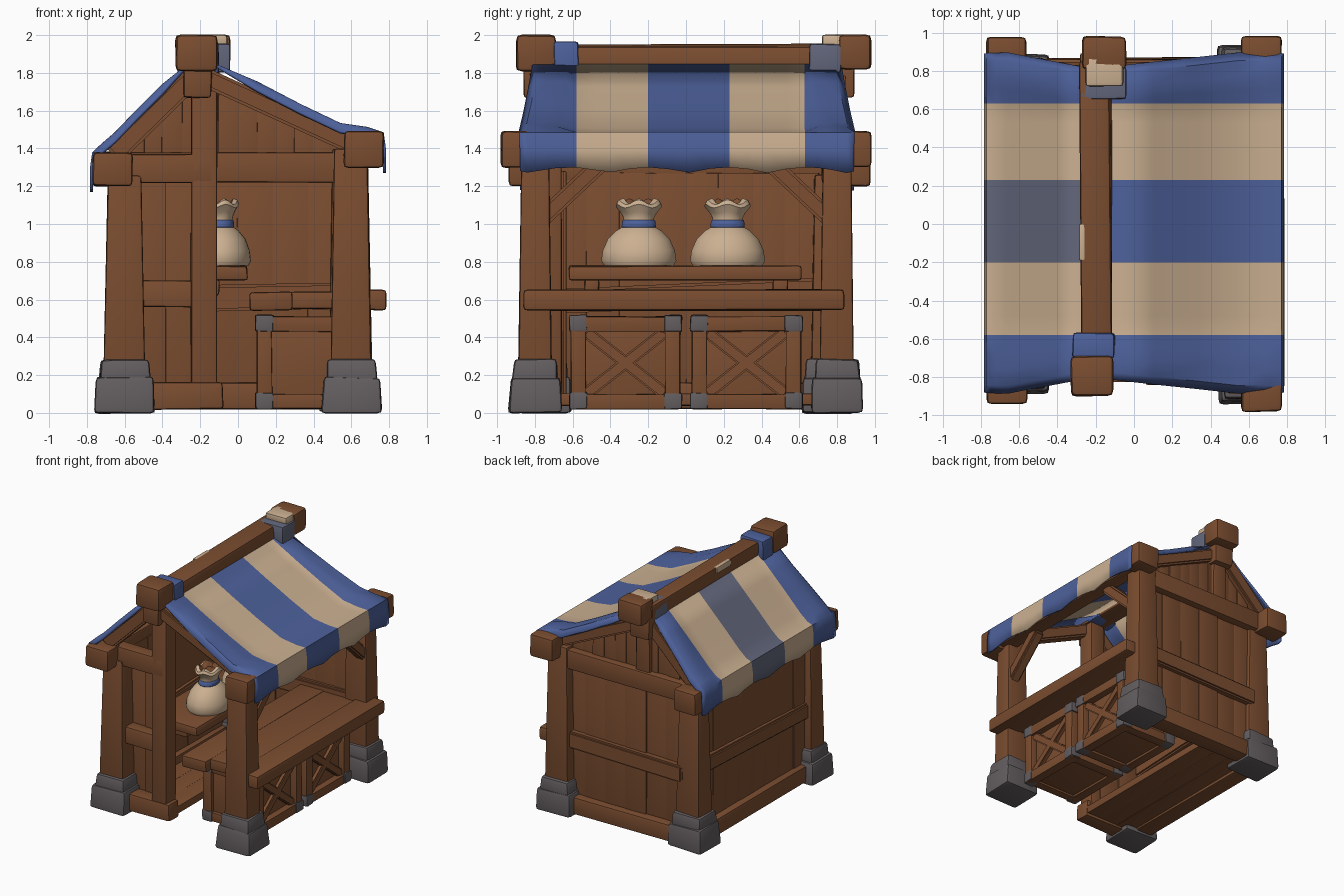
import bpy, bmesh, math, random
from mathutils import Vector, Matrix

random.seed(4)
old = bpy.data.objects.get("Cube")
if old:
    bpy.data.objects.remove(old, do_unlink=True)


def material(name, rgb):
    m = bpy.data.materials.new(name)
    m.use_nodes = True
    m.diffuse_color = (*rgb, 1)
    bsdf = m.node_tree.nodes["Principled BSDF"]
    bsdf.inputs["Base Color"].default_value = (*rgb, 1)
    bsdf.inputs["Roughness"].default_value = 0.9
    return m


WOOD = material("brown wood", (0.2, 0.075, 0.03))
STONE = material("grey stone", (0.125, 0.11, 0.115))
BLUE = material("blue cloth", (0.075, 0.12, 0.33))
TAN = material("tan cloth", (0.6, 0.435, 0.285))
FADED = material("faded blue cloth", (0.125, 0.135, 0.2))
made = []


def finish(name, bm, *mats):
    bmesh.ops.recalc_face_normals(bm, faces=bm.faces)
    mesh = bpy.data.meshes.new(name)
    bm.to_mesh(mesh)
    bm.free()
    for m in mats:
        mesh.materials.append(m)
    ob = bpy.data.objects.new(name, mesh)
    bpy.context.collection.objects.link(ob)
    made.append(ob)
    return ob


def block(name, x, y, z, mat=WOOD, bevel=0.018, taper=1.0, wear=0.004):
    """Worn, bevelled box between the given ranges; taper scales its top."""
    bm = bmesh.new()
    bmesh.ops.create_cube(bm, size=1)
    for v in bm.verts:
        k = taper if v.co.z > 0 else 1
        v.co = [(a + b) / 2 + c * (b - a) * s + random.uniform(-wear, wear)
                for (a, b), c, s in zip((x, y, z), v.co, (k, k, 1))]
    bmesh.ops.bevel(bm, geom=bm.edges[:], offset=bevel, segments=2,
                    profile=0.6, affect='EDGES')
    return finish(name, bm, mat)


def beam(name, a, b, w, d, mat=WOOD, bevel=0.014):
    """Bevelled bar from point a to point b; w is its thickness across y."""
    a, b = Vector(a), Vector(b)
    axis = (b - a).normalized()
    side = Vector((0, 1, 0)) if abs(axis.y) < 0.1 else Vector((1, 0, 0))
    rot = Matrix((side, axis.cross(side), axis)).transposed().to_4x4()
    bm = bmesh.new()
    bmesh.ops.create_cube(bm, size=1)
    bmesh.ops.scale(bm, vec=(w, d, (b - a).length), verts=bm.verts)
    bmesh.ops.bevel(bm, geom=bm.edges[:], offset=bevel, segments=2, affect='EDGES')
    bm.transform(Matrix.Translation((a + b) / 2) @ rot)
    return finish(name, bm, mat)


# Corner posts on two-tier stone feet
for tag, px, py, top in (("front_right", -0.6, -0.745, 1.26), ("back_right", -0.6, 0.75, 1.26),
                         ("front_left", 0.6, -0.8, 1.4), ("back_left", 0.59, 0.8, 1.4)):
    block(f"{tag}_foot", (px - 0.16, px + 0.16), (py - 0.14, py + 0.14),
          (0, 0.19), STONE, 0.025, 0.93, 0.006)
    block(f"{tag}_foot_cap", (px - 0.135, px + 0.135), (py - 0.12, py + 0.12),
          (0.16, 0.285), STONE, 0.025, 0.93, 0.006)
    block(f"{tag}_post", (px - 0.11, px + 0.11), (py - 0.09, py + 0.09),
          (0.2, top), taper=0.8)

# Eave beams with heavy end caps
for side, x0, x1, z0, z1, y0 in (("right", -0.77, -0.56, 1.2, 1.38, -0.94),
                                 ("left", 0.56, 0.77, 1.3, 1.49, -0.98)):
    block(f"{side}_eave_beam", (x0 + 0.04, x1 - 0.04), (-0.85, 0.85), (z0 + 0.02, z1 - 0.02))
    block(f"{side}_eave_front_cap", (x0, x1), (y0, y0 + 0.19), (z0, z1), bevel=0.025)
    block(f"{side}_eave_back_cap", (x0, x1), (0.8, 0.98), (z0, z1), bevel=0.025)

# Ridge beam, end caps and cloth bindings
block("ridge_beam", (-0.28, -0.12), (-0.75, 0.85), (1.8, 1.95), bevel=0.025, wear=0.01)
block("ridge_front_cap", (-0.33, -0.11), (-0.9, -0.69), (1.81, 2.0), bevel=0.03)
block("ridge_front_neck", (-0.29, -0.14), (-0.86, -0.7), (1.67, 1.85))
block("ridge_back_cap", (-0.27, -0.04), (0.81, 0.98), (1.82, 2.0), bevel=0.03)
block("ridge_back_neck", (-0.28, -0.1), (0.74, 0.89), (1.67, 1.85))
block("front_binding", (-0.32, -0.1), (-0.7, -0.57), (1.8, 1.965), BLUE)
block("back_binding", (-0.285, -0.04), (0.65, 0.82), (1.8, 1.955), FADED)
block("back_binding_rag", (-0.25, -0.055), (0.72, 0.88), (1.93, 2.003), TAN, 0.02)
block("ridge_rag", (-0.288, -0.255), (-0.19, 0.0), (1.9, 1.953), TAN, 0.01, wear=0)

# Sills, floor boards and centre posts
block("front_sill", (-0.5, -0.08), (-0.81, -0.67), (0.02, 0.16))
block("back_sill", (-0.5, 0.5), (0.72, 0.87), (0.02, 0.16))
block("right_sill", (-0.69, -0.54), (-0.66, 0.66), (0.02, 0.16))
for i in range(3):
    x = -0.54 + i * 0.15
    block("floor_board", (x, x + 0.151), (-0.7, 0.74), (0.04, 0.1), bevel=0.006)
block("front_centre_post", (-0.25, -0.11), (-0.8, -0.66), (0.1, 1.8))
block("back_centre_post", (-0.25, -0.12), (0.72, 0.84), (1.3, 1.8))

# Rafters, tie beams and rails
for end, y in (("front", -0.77), ("back", 0.79)):
    beam(f"{end}_right_rafter", (-0.66, y, 1.365), (-0.2, y, 1.815), 0.11, 0.11)
    beam(f"{end}_left_rafter", (0.64, y, 1.405), (-0.18, y, 1.78), 0.11, 0.1)
block("front_tie_beam", (-0.6, -0.13), (-0.8, -0.69), (1.22, 1.37))
block("back_tie_beam", (-0.6, 0.6), (0.72, 0.86), (1.22, 1.38))
block("front_rail", (-0.56, -0.15), (-0.78, -0.67), (0.56, 0.7))
beam("back_rail", (-0.55, 0.79, 0.6), (0.55, 0.79, 0.62), 0.12, 0.14)
beam("right_rail", (-0.61, -0.7, 0.59), (-0.61, 0.7, 0.65), 0.12, 0.13)


# Plank walls, with a rule for the top height of each plank
def planks(name, start, end, count, depth, along_y, bottom, top):
    step = (end - start) / count
    for i in range(count):
        a = start + i * step
        run = (a - 0.004, a + step + 0.004)
        shift = random.uniform(-0.01, 0.01)
        thick = (depth - 0.02 + shift, depth + 0.02 + shift)
        x, y = (thick, run) if along_y else (run, thick)
        block(name, x, y, (bottom, top(a + step / 2)), bevel=0.005, wear=0.002)


def under_roof(x):
    return 1.8 - (x + 0.2) * 0.42 if x > -0.2 else 1.85 + (x + 0.2) * 0.98


planks("right_wall_plank", -0.7, 0.7, 8, -0.61, True, 0.1, lambda t: 1.27)
planks("back_wall_plank", -0.56, 0.56, 6, 0.78, False, 0.1, lambda t: 1.28)
planks("back_gable_plank", -0.6, 0.6, 12, 0.78, False, 1.25, lambda t: under_roof(t) - 0.01)
planks("front_bay_plank", -0.56, -0.2, 2, -0.66, False, 0.1, lambda t: 1.28)

# Knee braces beside the serving hatch
for name, s in (("front_brace", -1), ("back_brace", 1)):
    beam(name, (0.63, s * 0.77, 1.02), (0.63, s * 0.43, 1.34), 0.09, 0.09)

# Counter top
block("counter_inner_board", (0.06, 0.29), (-0.84, 0.78), (0.54, 0.64))
block("counter_middle_board", (0.28, 0.6), (-0.78, 0.74), (0.55, 0.64))
block("counter_outer_rail", (0.58, 0.785), (-0.86, 0.84), (0.545, 0.655), bevel=0.022)


# Crates with frames, crossed braces and metal corners
def crate(name, y0, y1):
    x0, x1, z0, z1, t = 0.1, 0.62, 0.02, 0.51, 0.08
    block(f"{name}_body", (x0 + 0.03, x1 - 0.055), (y0 + 0.03, y1 - 0.03), (z0 + 0.02, z1 - 0.03))
    xs, ys, zs = [((a, a + t), (b - t, b)) for a, b in ((x0, x1), (y0, y1), (z0, z1))]
    n = 0.008
    for i in range(2):
        for j in range(2):
            block(f"{name}_upright", xs[i], ys[j], (z0 + n, z1 - n), bevel=0.008)
            block(f"{name}_side_bar", (x0 + n, x1 - n), ys[i], zs[j], bevel=0.008)
            block(f"{name}_front_bar", xs[i], (y0 + n, y1 - n), zs[j], bevel=0.008)
            for k in range(2):
                cx, cy, cz = [(a - n, b + n) for a, b in (xs[i], ys[j], zs[k])]
                block(f"{name}_corner", cx, cy, (cz[0] + n, cz[1]), STONE, 0.012)
    for a, b in ((z0 + t, z1 - t), (z1 - t, z0 + t)):
        beam(f"{name}_cross", (x1 - 0.04, y0 + t, a), (x1 - 0.04, y1 - t, b), 0.04, 0.065, bevel=0.008)


crate("front_crate", -0.61, -0.03)
crate("back_crate", 0.03, 0.61)

# Shelf and brackets
block("shelf", (-0.4, 0.05), (-0.62, 0.61), (0.7, 0.78))
for y in (-0.5, 0.5):
    block("shelf_bracket", (-0.6, -0.1), (y - 0.04, y + 0.04), (0.62, 0.71))


# Tied sacks: a slightly flattened lathed profile with a ruffled mouth
def sack(name, cx, cy):
    profile = [(0.185, 0.78), (0.2, 0.805), (0.192, 0.86), (0.165, 0.92), (0.12, 0.965),
               (0.085, 0.985), (0.08, 1.03), (0.095, 1.06), (0.122, 1.095), (0.112, 1.115),
               (0.085, 1.122), (0.05, 1.09)]
    bm = bmesh.new()
    n = 30
    flat = 0.82
    rings = []
    for r, z in profile:
        ruffle = max(0, z - 1.03) * 0.15
        rings.append([bm.verts.new((cx + flat * r * math.cos(a), cy + r * math.sin(a),
                                    z + ruffle * math.cos(5 * a)))
                      for a in (math.tau * i / n for i in range(n))])
    for k, (lo, hi) in enumerate(zip(rings, rings[1:])):
        for i in range(n):
            j = (i + 1) % n
            f = bm.faces.new((lo[i], lo[j], hi[j], hi[i]))
            f.material_index = 1 if k == len(rings) - 2 else 0
    bm.faces.new(rings[0])
    bm.faces.new(rings[-1]).material_index = 1
    finish(name, bm, TAN, WOOD)
    bm = bmesh.new()
    bmesh.ops.create_cone(bm, cap_ends=True, segments=n, radius1=0.092, radius2=0.088, depth=0.042)
    bmesh.ops.bevel(bm, geom=bm.edges[:], offset=0.006, segments=1, affect='EDGES')
    bm.transform(Matrix.Translation((cx, cy, 1.0)) @ Matrix.Diagonal((flat, 1, 1, 1)))
    finish(f"{name}_tie", bm, BLUE)


sack("front_sack", -0.095, -0.25)
sack("back_sack", -0.095, 0.22)


# Striped cloth awnings: a sagging slope ending in a scalloped valance
def awning(name, path, middle):
    rows = [-0.88, -0.84, -0.76, -0.68, -0.58, -0.48, -0.39, -0.3, -0.2, -0.09, 0.02, 0.13,
            0.23, 0.33, 0.43, 0.53, 0.63, 0.7, 0.77, 0.85, 0.89]
    bm = bmesh.new()
    grid = []
    for k, (x, z) in enumerate(path):
        pull = 1 - 0.08 * max(0, 1 - k / 3)
        line = []
        for y in rows:
            edge = abs(y) > 0.65
            lift = (-0.03 if abs(y) > 0.87 else 0.012 if edge else -0.015) * (0 < k < 5)
            hem = 0.03 * abs(math.cos((y + 0.2) * math.pi / 0.42)) if k == len(path) - 1 else 0
            line.append(bm.verts.new((x, y * pull if edge else y, z + lift + hem)))
        grid.append(line)
    for a, b in zip(grid, grid[1:]):
        for i, y in enumerate(rows[:-1]):
            f = bm.faces.new((a[i], a[i + 1], b[i + 1], b[i]))
            m = (y + rows[i + 1]) / 2
            f.material_index = 0 if not -0.58 < m < 0.63 else 2 if -0.2 < m < 0.23 else 1
    ob = finish(name, bm, BLUE, TAN, middle)
    mod = ob.modifiers.new("cloth thickness", 'SOLIDIFY')
    mod.thickness = 0.016
    mod.offset = 0


awning("left_awning", [(-0.12, 1.84), (0.1, 1.735), (0.33, 1.615), (0.54, 1.515),
                       (0.68, 1.495), (0.765, 1.48), (0.775, 1.4), (0.775, 1.27)], BLUE)
awning("right_awning", [(-0.27, 1.835), (-0.4, 1.72), (-0.53, 1.59), (-0.65, 1.465),
                        (-0.72, 1.405), (-0.765, 1.375), (-0.775, 1.3), (-0.775, 1.17)], FADED)

# Smooth shading that keeps hard edges
bpy.ops.object.select_all(action='DESELECT')
for ob in made:
    ob.select_set(True)
bpy.context.view_layer.objects.active = made[0]
bpy.ops.object.shade_smooth_by_angle(angle=math.radians(40))
